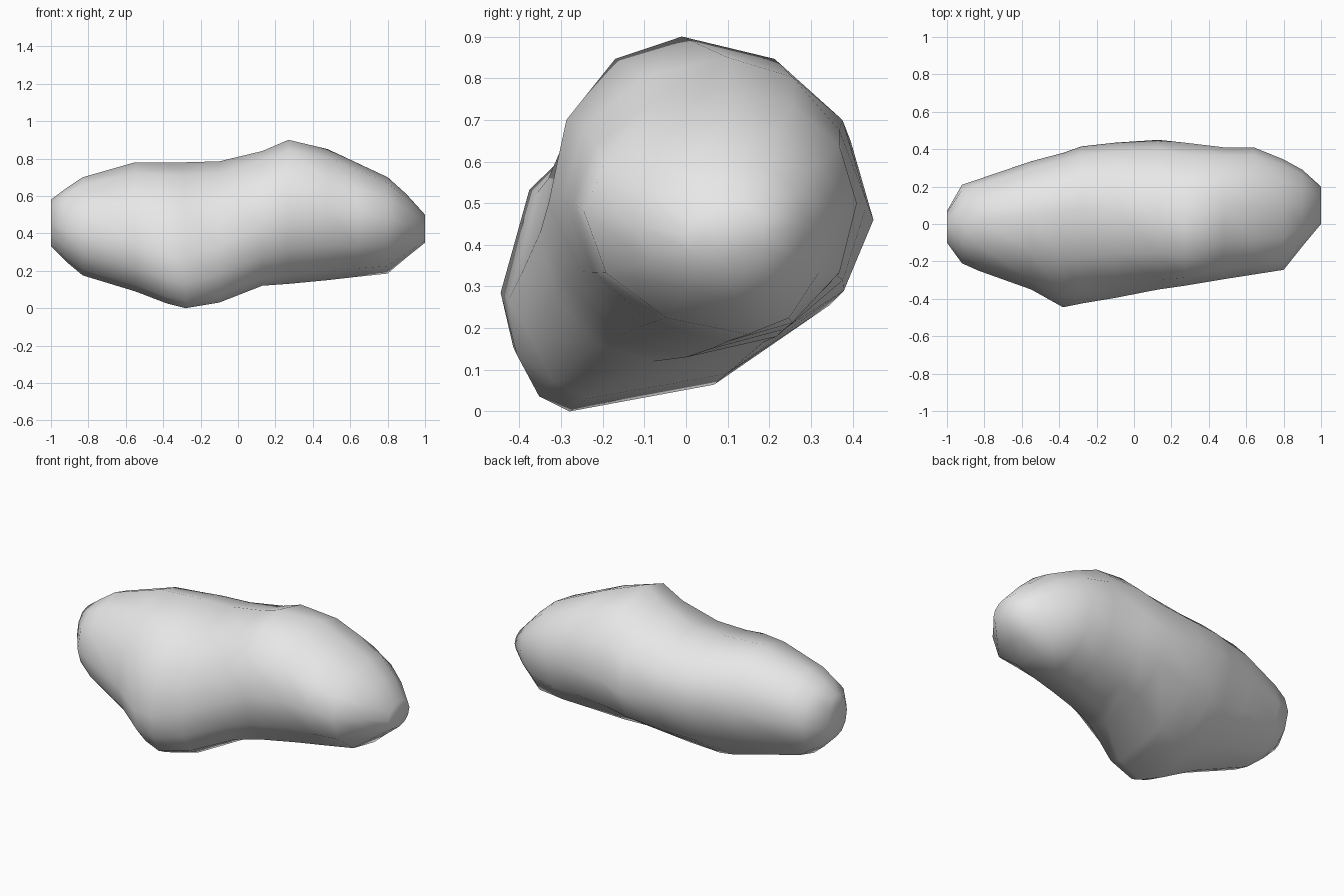
import bpy, bmesh, math

if "Cube" in bpy.data.objects:
    bpy.data.objects.remove(bpy.data.objects["Cube"])

SIDES = 12

# Cross-sections along the length:
# x, bottom z, bottom y, top z, top y, front y, front z, back y, back z
SECTIONS = [
    (-1.00, .33, .00, .58, .00, -.10, .45, .07, .45),
    (-.92, .25, .00, .64, .00, -.21, .42, .21, .45),
    (-.83, .175, -.03, .70, .02, -.25, .40, .24, .46),
    (-.55, .09, -.12, .78, .05, -.35, .34, .335, .48),
    (-.38, .025, -.22, .78, .07, -.445, .285, .38, .48),
    (-.28, .00, -.28, .78, .08, -.425, .27, .415, .48),
    (-.10, .03, -.24, .785, .08, -.395, .33, .435, .48),
    (.13, .12, -.08, .84, .04, -.35, .43, .45, .46),
    (.27, .13, .00, .90, -.01, -.33, .50, .435, .50),
    (.48, .15, .06, .85, .10, -.295, .52, .41, .50),
    (.64, .168, .10, .775, .10, -.27, .50, .41, .50),
    (.80, .185, .15, .70, .10, -.245, .48, .345, .48),
    (.90, .27, .12, .61, .10, -.12, .45, .29, .45),
    (1.00, .35, .10, .50, .10, .00, .42, .20, .43),
]


def ring(bm, s):
    """Oval made of four elliptical quarters joining the section's extremes."""
    x, zb, yb, zt, yt, yf, zf, yk, zk = s
    verts = []
    for i in range(SIDES):
        a = 2 * math.pi * i / SIDES
        c, d = math.cos(a), math.sin(a)
        side_y, side_z = (yk, zk) if c >= 0 else (yf, zf)
        cap_y, cap_z = (yt, zt) if d >= 0 else (yb, zb)
        y = cap_y + (side_y - cap_y) * abs(c)
        z = side_z + (cap_z - side_z) * abs(d)
        verts.append(bm.verts.new((x, y, z)))
    return verts


# Rock body: skin the sections and close both ends
bm = bmesh.new()
rings = [ring(bm, s) for s in SECTIONS]
for a, b in zip(rings, rings[1:]):
    for i in range(SIDES):
        j = (i + 1) % SIDES
        bm.faces.new((a[i], a[j], b[j], b[i]))
bm.faces.new(rings[0])
bm.faces.new(rings[-1])
bmesh.ops.recalc_face_normals(bm, faces=bm.faces)
for f in bm.faces:
    f.smooth = True

mesh = bpy.data.meshes.new("rock")
bm.to_mesh(mesh)
bm.free()
rock = bpy.data.objects.new("rock", mesh)
bpy.context.collection.objects.link(rock)

# Stone colour
stone = bpy.data.materials.new("light grey stone")
stone.diffuse_color = (0.8, 0.8, 0.8, 1)
stone.use_nodes = True
stone.node_tree.nodes["Principled BSDF"].inputs["Base Color"].default_value = stone.diffuse_color
mesh.materials.append(stone)
